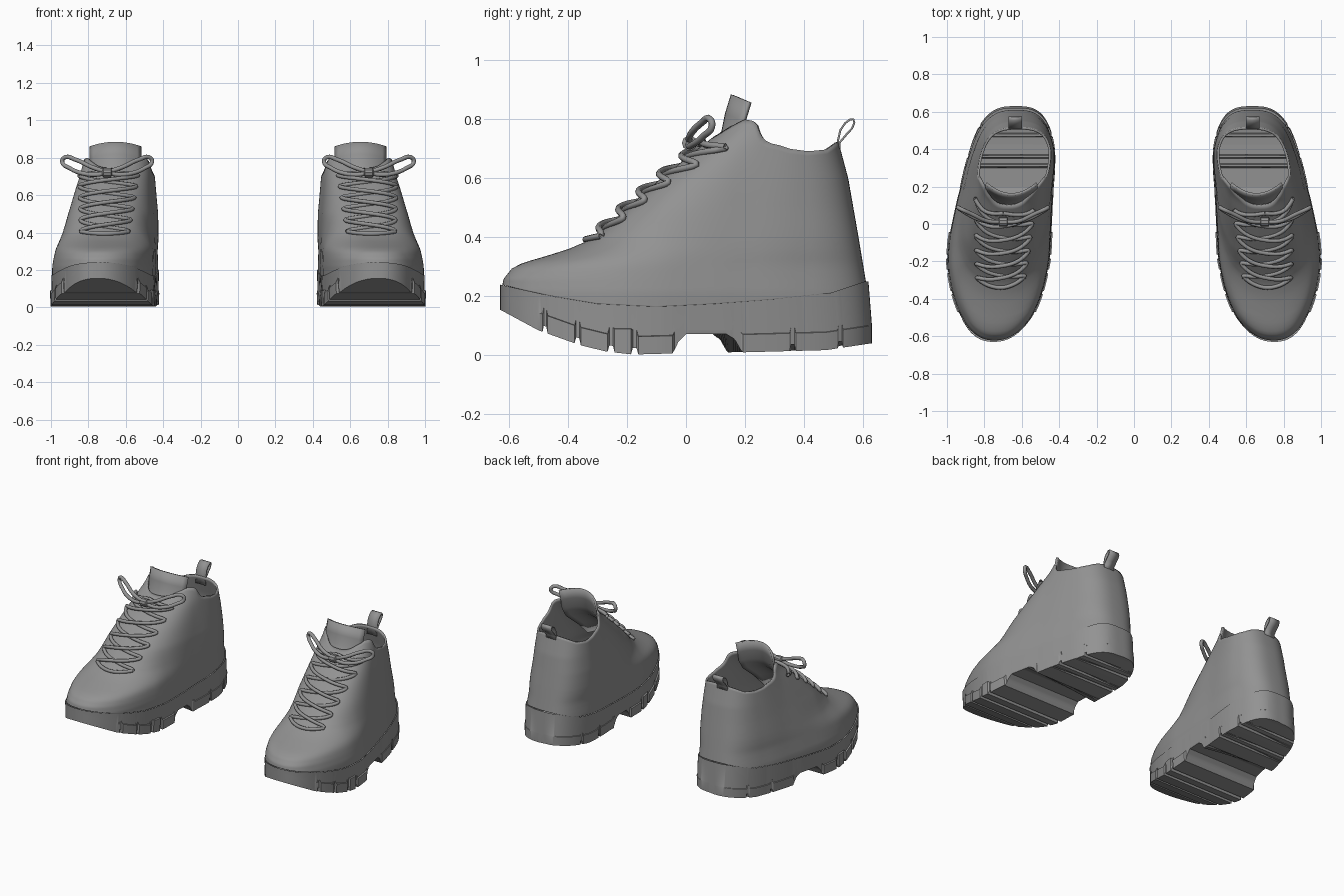
import bpy, math

if "Cube" in bpy.data.objects:
    bpy.data.objects.remove(bpy.data.objects["Cube"])

def lerp(x, *pts):
    """Piecewise linear lookup through (x, value) pairs."""
    if x <= pts[0][0]:
        return pts[0][1]
    for (a, u), (b, v) in zip(pts, pts[1:]):
        if x <= b:
            return u + (v - u) * (x - a) / (b - a)
    return pts[-1][1]

grey = bpy.data.materials.new("grey")
grey.diffuse_color = (0.29, 0.29, 0.29, 1)
grey.use_nodes = True
grey.node_tree.nodes["Principled BSDF"].inputs["Base Color"].default_value = grey.diffuse_color

def finish(ob, angle=35, thickness=0):
    """Material, shading, wall thickness, and the mirrored second boot."""
    ob.data.materials.append(grey)
    bpy.ops.object.select_all(action='DESELECT')
    bpy.context.view_layer.objects.active = ob
    ob.select_set(True)
    if ob.type == 'CURVE':
        bpy.ops.object.convert(target='MESH')
        ob = bpy.context.object
    bpy.ops.object.shade_smooth_by_angle(angle=math.radians(angle))
    if thickness:
        m = ob.modifiers.new("thickness", 'SOLIDIFY')
        m.thickness, m.offset = thickness, -1
    m = ob.modifiers.new("pair", 'MIRROR')
    m.use_mirror_merge = False

def grid(name, rows, closed, caps=False, **kw):
    """Skin a list of equally long rows of points."""
    n = len(rows[0])
    faces = [(i*n + j, i*n + (j+1) % n, (i+1)*n + (j+1) % n, (i+1)*n + j)
             for i in range(len(rows)-1) for j in range(n if closed else n-1)]
    if caps:
        faces += [tuple(reversed(range(n))), tuple(range((len(rows)-1)*n, len(rows)*n))]
    me = bpy.data.meshes.new(name)
    me.from_pydata([p for r in rows for p in r], [], faces)
    ob = bpy.data.objects.new(name, me)
    bpy.context.collection.objects.link(ob)
    finish(ob, **kw)

def tube(name, paths, radius, smooth=False):
    """Round cord along each path."""
    cu = bpy.data.curves.new(name, 'CURVE')
    cu.dimensions, cu.bevel_depth, cu.bevel_resolution = '3D', radius, 2
    for path in paths:
        if smooth:
            s = cu.splines.new('BEZIER')
            s.bezier_points.add(len(path)-1)
            for b, p in zip(s.bezier_points, path):
                b.co = p
                b.handle_left_type = b.handle_right_type = 'AUTO'
            s.resolution_u = 8
        else:
            s = cu.splines.new('POLY')
            s.points.add(len(path)-1)
            for b, p in zip(s.points, path):
                b.co = (*p, 1)
    ob = bpy.data.objects.new(name, cu)
    bpy.context.collection.objects.link(ob)
    finish(ob, angle=60)

# Foot shape
def centre(y, z=0.2):
    return lerp(y, (-.63, .75), (-.5, .735), (-.24, .728), (-.08, .717), (.13, .69),
                (.4, .65), (.63, .632)) - lerp(z, (.2, 0), (.5, .018), (.7, .022))
def half_width(y, z=0.2):
    return (lerp(y, (-.2, .279), (.2, .248))
            * lerp(z, (.22, 1), (.35, .955), (.5, .89), (.75, .75), (.85, .7)))
def front(z):
    return lerp(z, (.22, -.627), (.26, -.618), (.295, -.59), (.315, -.55), (.335, -.48),
                (.36, -.40), (.39, -.33), (.43, -.275), (.5, -.20), (.6, -.085),
                (.7, .04), (.75, .105), (.82, .17))
def back(z):
    return lerp(z, (.2, .618), (.25, .61), (.4, .585), (.6, .55), (.72, .518), (.82, .49))
def front_power(z):
    return lerp(z, (.3, 2.2), (.5, 2.5), (.7, 2.6))
def seam(y):
    return lerp(y, (-.63, .24), (-.45, .20), (-.3, .175), (-.1, .165), (.1, .175),
                (.3, .19), (.5, .212), (.615, .25))

# Upper: stacked rings rising to a wavy collar
def upper_point(a, z):
    s, c = math.sin(a), math.cos(a)
    p = front_power(z) if s < 0 else lerp(z, (.25, 2.85), (.7, 2.65))
    f, b = front(z), back(z)
    y = (f+b)/2 + (b-f)/2 * math.copysign(abs(s)**(2/p), s)
    return (centre(y, z) + half_width(y, z) * math.copysign(abs(c)**(2/p), c), y, z)

N, R = 96, 44
rows = []
for k in range(R+1):
    row = []
    for j in range(N):
        a = 2*math.pi*j/N
        top = lerp(math.sin(a), (-1, .745), (-.87, .775), (-.65, .80), (-.45, .795), (-.32, .782),
                   (-.18, .75), (-.02, .72), (.2, .70), (.45, .692), (.75, .698), (1, .725))
        low = seam(upper_point(a, .2)[1])
        row.append(upper_point(a, low + (top-low) * (k/R)**1.4))
    rows.append(row)
grid("upper", rows, True, angle=60, thickness=.012)

# Sole: open tray of cross-sections with treads, side lugs and an arch gap
lugs = [(-.64, -.485), (-.47, -.375), (-.36, -.262), (-.247, -.185), (-.165, -.04),
        (.165, .328), (.345, .49), (.507, .66)]
def bottom(y):
    z = lerp(y, (-.63, .155), (-.5, .085), (-.36, .035), (-.27, .013), (-.18, .003), (0, .008),
             (.15, .01), (.45, .018), (.63, .045))
    arch = lerp(y, (-.045, 0), (-.025, .04), (0, .064), (.11, .064), (.14, .045), (.165, 0))
    groove = 0 if any(a <= y <= b for a, b in lugs) or -.045 < y < .17 else .022
    return z + max(arch, groove)

rows = []
S = 300
for i in range(S+1):
    y = .63 * math.sin(math.pi/2 * .99 * (2*i/S - 1))
    p = 2.2 if y < 0 else 2.85
    h = half_width(y) * (1 - abs(y/.63)**p)**(1/p)
    zt = seam(y)
    yt = y if y < 0 else y * .982
    sides = []
    for d in (-1, 1):
        ys = y - d * lerp(y, (.05, 0), (.1, .025))
        zb = bottom(ys)
        flare = 0
        if any(a <= ys <= b for a, b in lugs):
            flare = lerp(y, (-.5, 0), (-.47, .009), (-.04, .009), (.1, .004))
        zm = min(zb + .06, zt - .02) if not 0 < y < .16 else .085
        if -.247 <= y <= -.185:
            zm = .09
        x = centre(y)
        sides.append([(x + d*(h+.004), yt, zt), (x + d*(h+.002), y, zm+.002),
                      (x + d*(h+.002+flare), y, zm), (x + d*(h+flare), y, min(zb, zm-.005))])
    rows.append(sides[1] + sides[0][::-1])
grid("sole", [r[::-1] for r in rows][::-1], False, caps=True, angle=30)

# Tongue: curved plate leaning along the throat
rows = []
for z, y in ((.50, -.15), (.6, -.045), (.7, .08), (.76, .12), (.82, .132), (.885, .152)):
    row = []
    for j in range(13):
        u = j/6 - 1
        row.append((.655 + .14*u, y + .06*u*u, z - .025*u*u))
    rows.append(row)
grid("tongue", rows, False, angle=60, thickness=.014)

# Heel pull loop: bent ribbon
loop = [(.508, .67), (.512, .73), (.52, .765), (.537, .79), (.555, .803), (.57, .803), (.574, .788),
        (.566, .768), (.545, .745), (.524, .72), (.524, .70)]
grid("pull_loop", [[(x, y, z) for x in (.598, .672)] for y, z in loop], False, thickness=.007)

# Laces: two strands swinging across the throat
def on_front(x, z, lift):
    f, b, p = front(z), back(z), front_power(z)
    y = f
    for _ in range(6):
        u = min(.9, abs(x - centre(y, z)) / half_width(y, z))
        y = (f+b)/2 - (b-f)/2 * (1 - u**p)**(1/p)
    return (x, y - lift*.75, z + lift*.65)

strands = []
for d in (-1, 1):
    path = []
    for k in range(5*16+1):
        t = k/16
        x = .712 - .004*t + d * (.128 + .006*t) * math.cos(math.pi*t)
        path.append(on_front(x, .40 + .06*t, .010 + .009*math.sin(math.pi*t)*d))
    strands.append(path)
strands.append([on_front(.712 + .128*(k/10-1), .40 - .012*(1 - (k/10-1)**2), .008)
                for k in range(21)])
# Ends rising to the knot
for d in (-1, 1):
    strands.append([on_front(.692 + d*.158*(1-k/8) + .008*k/8, .70 + .02*k/8, .012)
                    for k in range(9)])
tube("laces", strands, .011)

# Bow and knot
bow = [(0, 0, 0), (.08, .005, .027), (.17, .045, .068), (.225, .07, .08), (.24, .078, .058),
       (.2, .05, .022), (.12, .012, -.008), (.05, 0, -.012), (0, 0, 0)]
tube("bow", [[(.70 + d*x, .01 + y, .722 + z) for x, y, z in bow] for d in (-1, 1)], .0115, True)
rows = []
for x, r in ((-.026, .016), (-.02, .026), (.02, .026), (.026, .016)):
    rows.append([(.70 + x, .012 + r*math.cos(a*math.pi/5), .72 + r*math.sin(a*math.pi/5))
                 for a in range(10)])
grid("knot", rows, True, caps=True)
